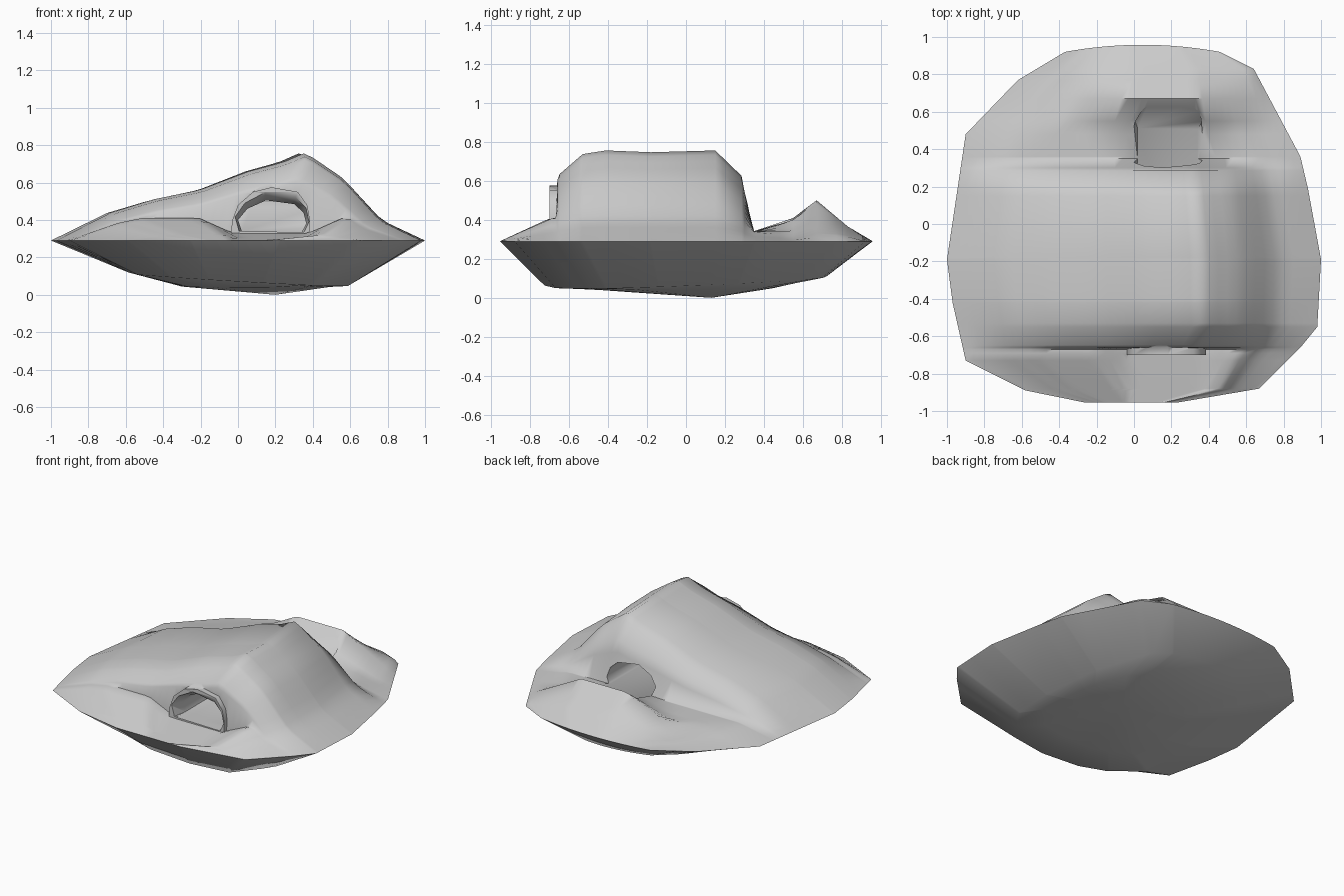
import bpy, bmesh

if "Cube" in bpy.data.objects:
    bpy.data.objects.remove(bpy.data.objects["Cube"])

RIM = 0.29
COLS = 40


def lerp(table, t):
    if t <= table[0][0]:
        return table[0][1]
    for (a, va), (b, vb) in zip(table, table[1:]):
        if t <= b:
            return va + (vb - va) * (t - a) / (b - a)
    return table[-1][1]


# Rim outline: x at each y, left and right
left = [(-.955, -.26), (-.89, -.58), (-.73, -.90), (-.42, -.97), (-.19, -1), (.48, -.90), (.77, -.62), (.92, -.37)]
right = [(-.955, .23), (-.88, .67), (-.66, .89), (-.55, .98), (-.19, 1), (.19, .93), (.36, .89), (.83, .64), (.92, .46)]
# Hill cross-section and its strength along y
hill = [(-1, .29), (-.7, .44), (-.47, .51), (-.22, .56), (.05, .66), (.24, .71), (.36, .76), (.57, .62), (.77, .40), (1, .29)]
strength = [(-.955, 0), (-.69, .62), (-.67, .62), (-.648, .74), (-.53, .96), (-.41, 1), (-.18, .98), (.15, 1),
            (.285, .72), (.30, .55), (.35, .35), (.67, .15), (.92, 0)]
back_ridge = [(.30, .1), (.35, .25), (.55, .57), (.67, 1), (.92, 0)]


def height(x, y, u):
    z = RIM + lerp(strength, y) * (lerp(hill, u) - RIM)
    if y < -.66:  # front apron with a dip before the tunnel
        t = min(1, (y + .955) / .26)
        away = max(-.03 - x, x - .38, 0)
        z = min(z, RIM + .12 * t, RIM + .04 * t + .45 * away)
    if y >= .34:  # basin and ridge behind the hill
        away = max(-.02 - x, x - .33, 0)
        z = min(z, RIM + .05)
        z = max(z, RIM + .21 * lerp(back_ridge, y) * max(0, 1 - away / .40))
    return z if abs(u) < 1 else RIM


# Hill surface
bm = bmesh.new()
ys = sorted({p[0] for p in left + right + strength + back_ridge})
rows = []
for y in ys:
    a, b = lerp(left, y), lerp(right, y)
    row = []
    for i in range(COLS + 1):
        u = -1 + 2 * i / COLS
        x = a + (b - a) * i / COLS
        yy = y + .038 * (1 - u * u) if y == ys[-1] else y
        row.append(bm.verts.new((x, yy, height(x, y, u))))
    rows.append(row)
for r, s in zip(rows, rows[1:]):
    for i in range(COLS):
        bm.faces.new((r[i], r[i + 1], s[i + 1], s[i]))

# Underside: rings shrinking to the lowest point
loop = rows[0][:] + [r[-1] for r in rows[1:]] + rows[-1][-2::-1] + [r[0] for r in rows[-2:0:-1]]
rim = [v.co.copy() for v in loop]
prev = loop
for sx, sy, cx, z0, tx, ty in [(.60, .76, 0, .095, -.035, .025), (.40, .47, .1, .045, 0, .005)]:
    ring = [bm.verts.new((cx + c.x * sx, c.y * sy, z0 + tx * c.x + ty * c.y)) for c in rim]
    for i in range(len(ring)):
        j = (i + 1) % len(ring)
        bm.faces.new((prev[j], prev[i], ring[i], ring[j]))
    prev = ring
tip = bm.verts.new((.2, .13, 0))
for i in range(len(prev)):
    bm.faces.new((prev[(i + 1) % len(prev)], prev[i], tip))
bmesh.ops.recalc_face_normals(bm, faces=bm.faces[:])


def finish(bm, name):
    me = bpy.data.meshes.new(name)
    bm.to_mesh(me)
    bm.free()
    ob = bpy.data.objects.new(name, me)
    bpy.context.collection.objects.link(ob)
    return ob


body = finish(bm, "rock_mound")


# Section lofted along y; the front end can flare, the back end can lean
def prism(name, pts, y0, y1, flare_x=1, flare_z=1, lean=0):
    bm = bmesh.new()
    front = [bm.verts.new((.19 + (x - .19) * flare_x, y0, .335 + (z - .335) * flare_z)) for x, z in pts]
    back = [bm.verts.new((x, y1 - lean * (.505 - z), z)) for x, z in pts]
    n = len(pts)
    bm.faces.new(front)
    bm.faces.new(back)
    for i in range(n):
        bm.faces.new((front[i], front[(i + 1) % n], back[(i + 1) % n], back[i]))
    bmesh.ops.recalc_face_normals(bm, faces=bm.faces[:])
    return finish(bm, name)


mouth = [(.02, .34), (.34, .335), (.365, .38), (.35, .44), (.30, .485), (.15, .505), (.05, .46), (0, .40)]
hood = [(-.04, .31), (.38, .31), (.385, .40), (.37, .48), (.32, .55), (.18, .575), (.08, .55), (0, .48), (-.03, .40)]
tools = [(prism("tunnel_hood", hood, -.70, -.55), 'UNION'),
         (prism("mouth_funnel", mouth, -.72, -.60, 1.1, 1.3), 'DIFFERENCE'),
         (prism("tunnel_cutter", mouth, -.76, .66, lean=.9), 'DIFFERENCE')]

# Join the hood and cut the tunnel through
for tool, op in tools:
    m = body.modifiers.new(tool.name, 'BOOLEAN')
    m.object, m.operation, m.solver = tool, op, 'EXACT'
bpy.context.view_layer.objects.active = body
body.select_set(True)
for m in list(body.modifiers):
    bpy.ops.object.modifier_apply(modifier=m.name)
for tool, _ in tools:
    bpy.data.objects.remove(tool)
bpy.ops.object.shade_smooth_by_angle(angle=1.2)
